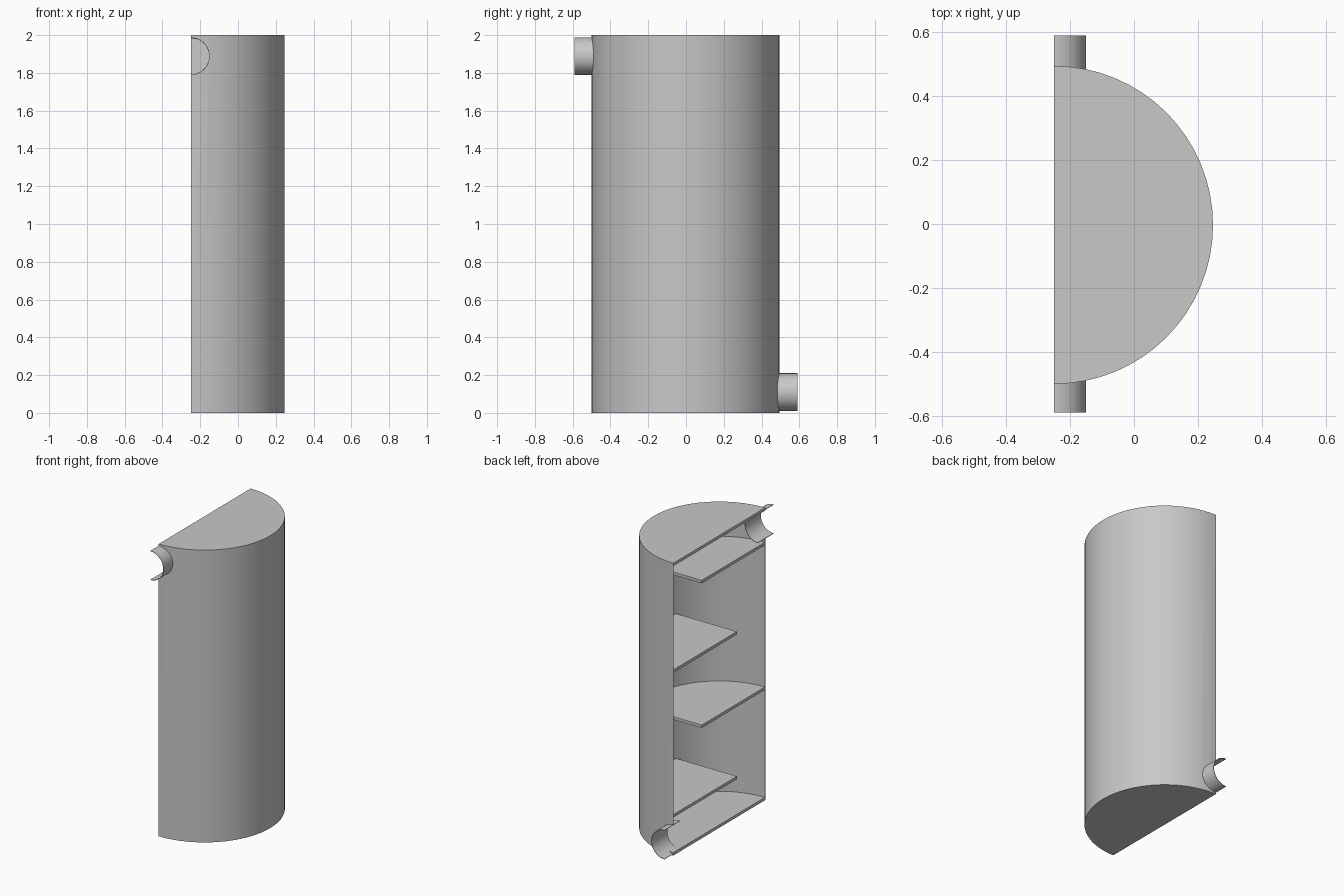
import bpy, bmesh, math
from mathutils import Matrix

old = bpy.data.objects.get("Cube")
if old:
    bpy.data.objects.remove(old, do_unlink=True)

CX, CY, R = -0.25, -0.003, 0.497      # axis and radius of the halved tank
HEIGHT, PLATE = 2.0, 0.02
PIPE_R = 0.1

grey = bpy.data.materials.new("plain grey")
grey.use_nodes = True
grey.diffuse_color = (0.58, 0.58, 0.58, 1)
grey.node_tree.nodes["Principled BSDF"].inputs["Base Color"].default_value = (0.58, 0.58, 0.58, 1)


def make(name, bm):
    bmesh.ops.recalc_face_normals(bm, faces=bm.faces)
    mesh = bpy.data.meshes.new(name)
    bm.to_mesh(mesh)
    bm.free()
    mesh.materials.append(grey)
    obj = bpy.data.objects.new(name, mesh)
    bpy.context.collection.objects.link(obj)
    return obj


def arc(radius, start, end, steps):
    angles = [start + (end - start) * i / steps for i in range(steps + 1)]
    return [(radius * math.cos(a), radius * math.sin(a)) for a in angles]


def prism(name, outline, z, height):
    """Solid slab from a closed outline."""
    bm = bmesh.new()
    face = bm.faces.new([bm.verts.new((CX + x, CY + y, z)) for x, y in outline])
    top = bmesh.ops.extrude_face_region(bm, geom=[face])
    verts = [v for v in top["geom"] if isinstance(v, bmesh.types.BMVert)]
    bmesh.ops.translate(bm, verts=verts, vec=(0, 0, height))
    return make(name, bm)


def half_shell(name, radius, length, thickness, matrix):
    """Thin half tube, open on the cut side."""
    outer = arc(radius, -math.pi / 2, math.pi / 2, 32)
    inner = arc(radius - thickness, math.pi / 2, -math.pi / 2, 32)
    bm = bmesh.new()
    rings = [[[bm.verts.new((x, y, z)) for x, y in side] for side in (outer, inner[::-1])]
             for z in (0, length)]
    (a, b), (c, d) = rings
    for i in range(32):
        for p, q in ((a, c), (d, b), (b, a), (c, d)):
            bm.faces.new((p[i], p[i + 1], q[i + 1], q[i]))
    for i in (0, 32):
        bm.faces.new((a[i], b[i], d[i], c[i]))
    bm.transform(matrix)
    return make(name, bm)


def smooth(obj):
    bpy.ops.object.select_all(action='DESELECT')
    obj.select_set(True)
    bpy.context.view_layer.objects.active = obj
    bpy.ops.object.shade_smooth_by_angle(angle=math.radians(30))


# Tank wall
wall = half_shell("tank_wall", R, HEIGHT, 0.004, Matrix.Translation((CX, CY, 0)))

# Inlet and outlet pipes, each with an opening through the wall
for name, side, z in (("inlet_pipe", -1, 1.888), ("outlet_pipe", 1, 0.11)):
    turn = Matrix.Rotation(-side * math.pi / 2, 4, 'X')
    pipe = half_shell(name, PIPE_R, 0.17, 0.003,
                      Matrix.Translation((CX, side * 0.42, z)) @ turn)
    smooth(pipe)
    bm = bmesh.new()
    bmesh.ops.create_cone(bm, cap_ends=True, segments=64, radius1=PIPE_R - 0.002,
                          radius2=PIPE_R - 0.002, depth=0.3,
                          matrix=Matrix.Translation((CX, side * 0.5, z)) @ turn)
    cutter = make("pipe_cutter", bm)
    cutter.hide_render = True
    bpy.context.view_layer.objects.active = wall
    cut = wall.modifiers.new("opening", 'BOOLEAN')
    cut.operation, cut.solver, cut.object = 'DIFFERENCE', 'EXACT', cutter
    bpy.ops.object.modifier_apply(modifier=cut.name)
    bpy.data.objects.remove(cutter, do_unlink=True)
smooth(wall)

# End plates
disc = arc(R, -math.pi / 2, math.pi / 2, 32)
prism("bottom_plate", disc, 0, PLATE)
prism("top_plate", disc, HEIGHT - PLATE, PLATE)

# Baffles reaching from alternating sides
LIMIT = 0.19
segment = arc(R - 0.002, -math.pi / 2, math.asin(LIMIT / R), 24) + [(0, LIMIT)]
for i in range(4):
    side = 1 if i % 2 else -1
    outline = [(x, -side * y) for x, y in segment]
    prism(f"baffle_{i + 1}", [(x, -y) for x, y in outline], 0.26 + 0.495 * i, PLATE)
